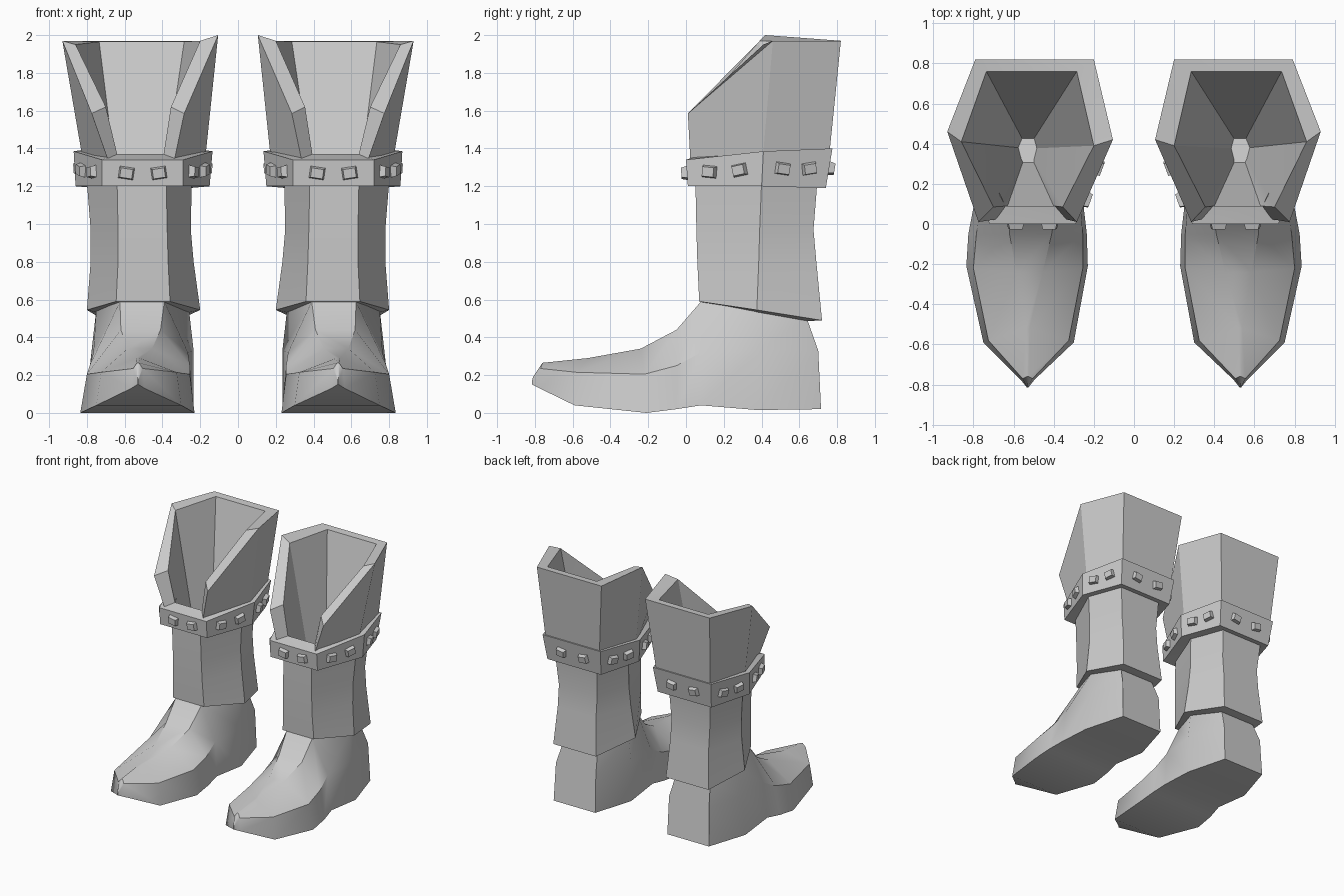
import bpy, bmesh, math
from mathutils import Vector, Matrix

if "Cube" in bpy.data.objects:
    bpy.data.objects.remove(bpy.data.objects["Cube"])

leather = bpy.data.materials.new("grey leather")
leather.diffuse_color = (0.6, 0.6, 0.6, 1)
leather.use_nodes = True
leather.node_tree.nodes["Principled BSDF"].inputs["Base Color"].default_value = leather.diffuse_color


def finish(name, bm, angle=30):
    """Turn a bmesh of one boot's part into an object mirrored to both boots."""
    bmesh.ops.remove_doubles(bm, verts=bm.verts, dist=0.0005)
    bmesh.ops.recalc_face_normals(bm, faces=bm.faces)
    me = bpy.data.meshes.new(name)
    bm.to_mesh(me)
    bm.free()
    me.materials.append(leather)
    ob = bpy.data.objects.new(name, me)
    bpy.context.collection.objects.link(ob)
    mod = ob.modifiers.new("pair", 'MIRROR')
    mod.use_mirror_merge = False
    bpy.ops.object.select_all(action='DESELECT')
    ob.select_set(True)
    bpy.context.view_layer.objects.active = ob
    bpy.ops.object.modifier_apply(modifier="pair")
    bpy.ops.object.shade_smooth_by_angle(angle=math.radians(angle))
    return ob


def hexagon(xs, ys, zs):
    """Corners: front inner, front outer, side outer, back outer, back inner, side inner."""
    order = (0, 0, 1, 2, 2, 1)
    return [Vector((x, ys[i], zs[i])) for x, i in zip(xs, order)]


def loft(bm, rings, caps=(), closed=False):
    """Bridge rings of equal point count."""
    vs = [[bm.verts.new(p) for p in r] for r in rings]
    n = len(vs[0])
    pairs = list(zip(vs, vs[1:])) + ([(vs[-1], vs[0])] if closed else [])
    for a, b in pairs:
        for i in range(n):
            j = (i + 1) % n
            bm.faces.new((a[i], a[j], b[j], b[i]))
    for c in caps:
        bm.faces.new(vs[c])


# shaft with a tucked-in lower lip
bm = bmesh.new()
loft(bm, [
    hexagon((.41, .61, .74, .66, .37, .27), (.11, .38, .63), (.58, .53, .485)),
    hexagon((.36, .645, .80, .71, .32, .20), (.07, .375, .72), (.59, .545, .49)),
    hexagon((.37, .635, .78, .69, .34, .235), (.06, .385, .69), (.80, .80, .80)),
    hexagon((.375, .635, .78, .69, .34, .25), (.055, .39, .675), (.97, .97, .97)),
    hexagon((.38, .64, .80, .71, .33, .245), (.05, .40, .695), (1.22, 1.22, 1.22)),
], caps=(0,))
finish("shaft", bm)

# belt band
low = hexagon((.29, .72, .86, .75, .26, .15), (.01, .40, .74), (1.20, 1.20, 1.19))
high = hexagon((.29, .72, .87, .77, .24, .135), (.0, .41, .775), (1.34, 1.385, 1.40))
bm = bmesh.new()
loft(bm, [
    low, high,
    hexagon((.39, .64, .79, .70, .31, .21), (.09, .40, .69), (1.37, 1.38, 1.39)),
    hexagon((.39, .64, .77, .68, .33, .24), (.09, .40, .66), (1.21, 1.21, 1.20)),
], closed=True)
finish("belt", bm)

# belt studs, two on each side of the band
bm = bmesh.new()
for i in range(6):
    j = (i + 1) % 6
    a, b = (low[i] + high[i]) / 2, (low[j] + high[j]) / 2
    tangent = (b - a).normalized()
    up = (high[i] + high[j] - low[i] - low[j]).normalized()
    normal = tangent.cross(up).normalized()
    up = normal.cross(tangent)
    basis = Matrix((tangent, up, normal)).transposed().to_4x4()
    for t, roll in ((.3, -.15), (.7, .15)):
        place = Matrix.Translation(a.lerp(b, t)) @ basis @ Matrix.Rotation(roll, 4, 'Z')
        rings = []
        for w, h, d in ((.042, .034, -.01), (.032, .025, .03)):
            rings.append([place @ Vector((x * w, y * h, d))
                          for x, y in ((-1, -1), (1, -1), (1, 1), (-1, 1))])
        loft(bm, rings, caps=(0, 1))
finish("studs", bm)

# flared cuff, open at the front, with a tapering hollow inside
base = hexagon((.345, .675, .82, .75, .265, .175), (.025, .405, .755), (1.3, 1.33, 1.33))
rim = hexagon((.285, .775, .93, .79, .20, .105), (.01, .46, .82), (1.585, 1.97, 1.97))
lip = hexagon((.355, .70, .86, .735, .285, .20), (.085, .41, .76), (1.62, 1.95, 1.965))
rim[5] = Vector((.105, .42, 2.0))
lip[5] = Vector((.20, .39, 1.97))
slit = [Vector((.40, .09, 1.33)), Vector((.63, .09, 1.33))]
bm = bmesh.new()
B, R, L, S = ([bm.verts.new(p) for p in pts] for pts in (base, rim, lip, slit))
apex = bm.verts.new((.53, .375, .32))
for i in range(1, 6):
    j = (i + 1) % 6
    bm.faces.new((B[i], B[j], R[j], R[i]))
    bm.faces.new((R[i], R[j], L[j], L[i]))
    bm.faces.new((L[i], L[j], apex))
for i in (0, 1):
    bm.faces.new((B[i], R[i], L[i], S[i]))
    bm.faces.new((L[i], S[i], apex))
bm.faces.new((S[0], S[1], apex))
finish("cuff", bm, 25)

# foot: sections from heel to toe
# (sole y, z, x inner, x outer), (crease ...), (instep ...)
sections = [
    ((.715, .02, .33, .71), (.70, .33, .335, .70), (.64, .50, .36, .67)),
    ((.38, .015, .235, .81), (.38, .33, .235, .775), (.38, .55, .26, .75)),
    ((.08, .04, .25, .80), (.08, .32, .265, .765), (.08, .59, .39, .625)),
    ((-.05, .02, .235, .825), (-.05, .25, .255, .785), (-.05, .44, .41, .62)),
    ((-.21, .0, .23, .835), (-.22, .205, .255, .80), (-.24, .34, .455, .585)),
    ((-.59, .04, .30, .75), (-.58, .215, .325, .725), (-.52, .29, .52, .54)),
    ((-.775, .13, .495, .565), (-.77, .235, .505, .555), (-.76, .265, .525, .535)),
    ((-.815, .15, .527, .533), (-.815, .17, .527, .533), (-.81, .19, .527, .533)),
]
bm = bmesh.new()
rings = []
for sec in sections:
    inner = [Vector((xi, y, z)) for y, z, xi, xo in sec]
    outer = [Vector((xo, y, z)) for y, z, xi, xo in reversed(sec)]
    rings.append(inner + outer)
loft(bm, rings, caps=(0, -1))
finish("foot", bm, 35)
